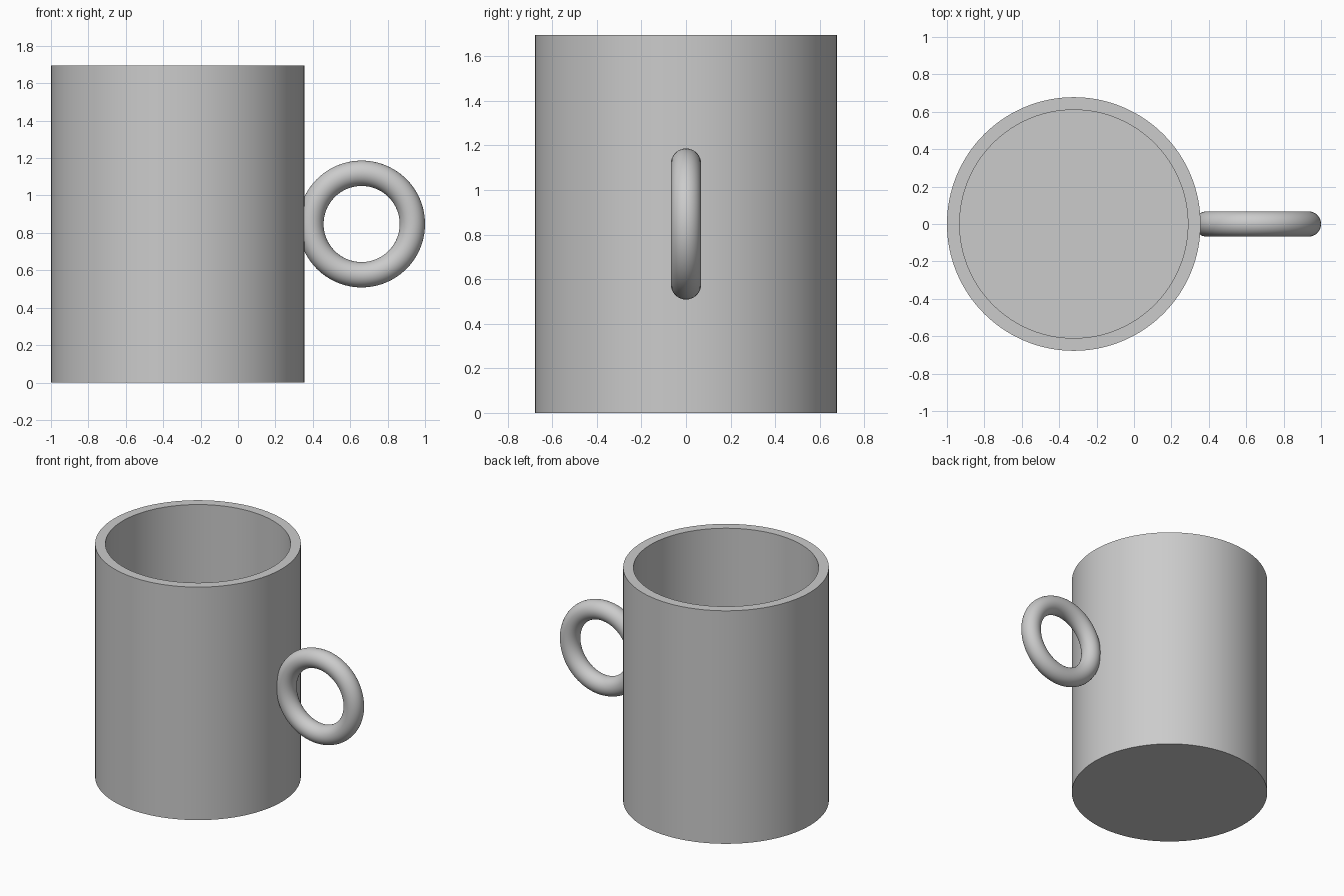
import bpy, bmesh, math

cube = bpy.data.objects.get("Cube")
if cube:
    bpy.data.objects.remove(cube, do_unlink=True)

U = 2 / 29.5             # one design unit: the mug is 29.5 units long
CUP_X = -1 + 10 * U      # cup axis
HEIGHT = 25 * U

grey = bpy.data.materials.new("light grey")
grey.use_nodes = True
COLOUR = (0.6, 0.6, 0.6, 1)
grey.diffuse_color = COLOUR
grey.node_tree.nodes["Principled BSDF"].inputs["Base Color"].default_value = COLOUR


def finish(obj):
    obj.data.materials.append(grey)
    bpy.ops.object.select_all(action='DESELECT')
    obj.select_set(True)
    bpy.context.view_layer.objects.active = obj
    bpy.ops.object.shade_smooth_by_angle(angle=math.radians(30))


# Cup: solid cylinder whose top is inset to the rim and pushed down to the floor
bm = bmesh.new()
bmesh.ops.create_cone(bm, cap_ends=True, segments=128, radius1=10 * U,
                      radius2=10 * U, depth=HEIGHT)
bmesh.ops.translate(bm, verts=bm.verts, vec=(0, 0, HEIGHT / 2))
top = max(bm.faces, key=lambda f: f.calc_center_median().z)
bmesh.ops.inset_region(bm, faces=[top], thickness=U, use_even_offset=True)
well = bmesh.ops.extrude_discrete_faces(bm, faces=[top])["faces"][0]
bmesh.ops.translate(bm, verts=well.verts, vec=(0, 0, U - HEIGHT))
bmesh.ops.recalc_face_normals(bm, faces=bm.faces)
mesh = bpy.data.meshes.new("cup")
bm.to_mesh(mesh)
bm.free()
cup = bpy.data.objects.new("cup", mesh)
cup.location.x = CUP_X
bpy.context.collection.objects.link(cup)
finish(cup)

# Ring handle, slightly sunk into the cup wall
bpy.ops.mesh.primitive_torus_add(
    major_segments=96, minor_segments=32, major_radius=4 * U, minor_radius=U,
    location=(1 - 5 * U, 0, HEIGHT / 2), rotation=(math.pi / 2, 0, 0))
handle = bpy.context.object
handle.name = "handle"
finish(handle)
